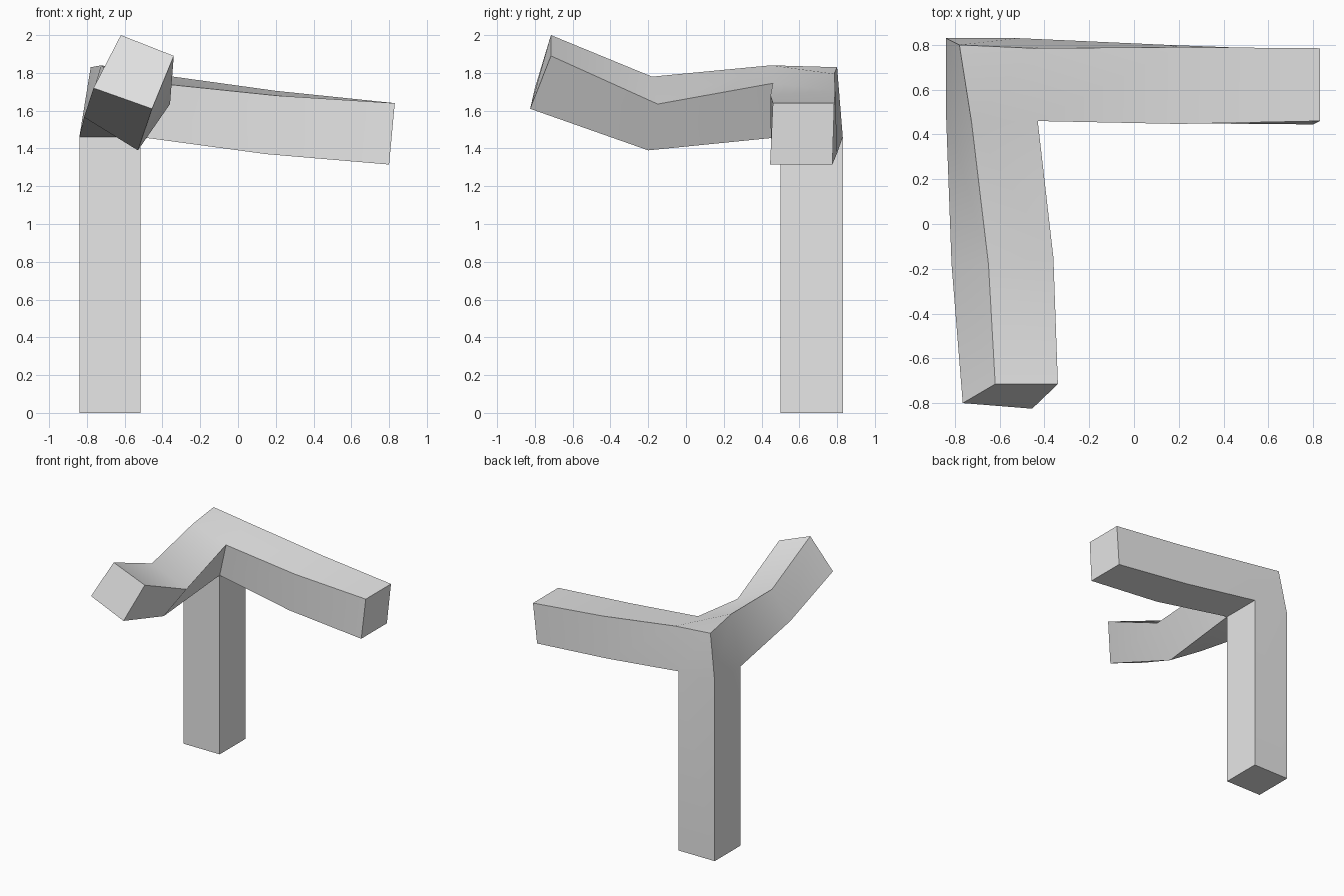
import bpy
import bmesh
import math

cube = bpy.data.objects.get("Cube")
if cube:
    bpy.data.objects.remove(cube, do_unlink=True)

grey = bpy.data.materials.new("plain grey")
grey.use_nodes = True
colour = (0.8, 0.8, 0.8, 1)
grey.diffuse_color = colour
grey.node_tree.nodes["Principled BSDF"].inputs["Base Color"].default_value = colour

bm = bmesh.new()


def ring(points):
    return [bm.verts.new(p) for p in points]


def loft(*rings):
    """Bridge square rings in order and cap the last one."""
    for a, b in zip(rings, rings[1:]):
        for i in range(4):
            j = (i + 1) % 4
            bm.faces.new((a[i], a[j], b[j], b[i]))
    bm.faces.new(rings[-1])


# Corner joint: front left, front right, back right, back left
x0, x1, y0, y1 = -0.84, -0.515, 0.5, 0.83
square = [(x0, y0), (x1, y0), (x1, y1), (x0, y1)]
low = ring([(x, y, 1.46) for x, y in square])
top = ring([(-0.725, 0.45, 1.84), (-0.43, 0.46, 1.745),
            (-0.45, 0.785, 1.795), (-0.78, 0.80, 1.83)])
bm.faces.new(top)
bm.faces.new((low[2], low[3], top[3], top[2]))
bm.faces.new((low[3], low[0], top[0], top[3]))

# Upright post
loft(low, ring([(x, y, 0) for x, y in square]))

# Front arm, bending up and twisting
loft([top[0], top[1], low[1], low[0]],
     ring([(-0.65, -0.18, 1.78), (-0.36, -0.15, 1.635),
           (-0.53, -0.20, 1.39), (-0.815, -0.18, 1.565)]),
     ring([(-0.62, -0.715, 2.0), (-0.34, -0.715, 1.89),
           (-0.455, -0.825, 1.61), (-0.765, -0.80, 1.72)]))

# Side arm, sloping down
loft([top[1], top[2], low[2], low[1]],
     ring([(0.20, 0.447, 1.68), (0.20, 0.79, 1.705),
           (0.15, 0.80, 1.375), (0.15, 0.45, 1.37)]),
     ring([(0.83, 0.46, 1.64), (0.83, 0.785, 1.64),
           (0.80, 0.775, 1.315), (0.80, 0.445, 1.315)]))

bmesh.ops.recalc_face_normals(bm, faces=bm.faces)
mesh = bpy.data.meshes.new("branching_post")
bm.to_mesh(mesh)
bm.free()
mesh.materials.append(grey)

post = bpy.data.objects.new("branching_post", mesh)
bpy.context.collection.objects.link(post)
bpy.context.view_layer.objects.active = post
post.select_set(True)
bpy.ops.object.shade_smooth_by_angle(angle=math.radians(40))
